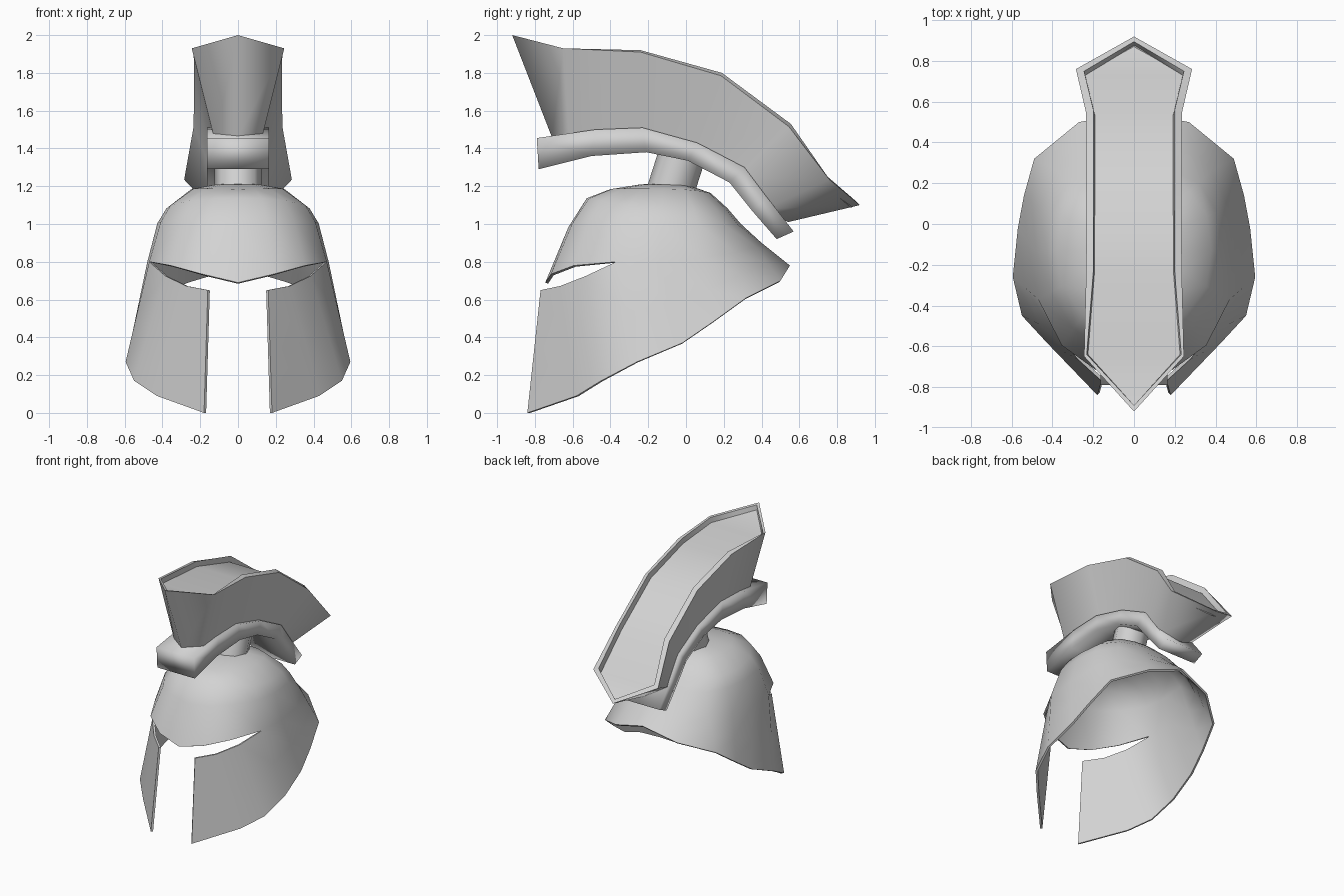
import bpy, bmesh, math
from mathutils import Vector

cube = bpy.data.objects.get("Cube")
if cube:
    bpy.data.objects.remove(cube, do_unlink=True)

# Single pale steel colour
steel = bpy.data.materials.new("pale_steel")
steel.use_nodes = True
steel.diffuse_color = (0.65, 0.65, 0.65, 1)
steel.node_tree.nodes["Principled BSDF"].inputs["Base Color"].default_value = (0.65, 0.65, 0.65, 1)


def finish(name, bm):
    """Turn a bmesh into a linked, selected object."""
    mesh = bpy.data.meshes.new(name)
    bm.to_mesh(mesh)
    bm.free()
    mesh.materials.append(steel)
    obj = bpy.data.objects.new(name, mesh)
    bpy.context.scene.collection.objects.link(obj)
    bpy.ops.object.select_all(action='DESELECT')
    obj.select_set(True)
    bpy.context.view_layer.objects.active = obj
    return obj


def smooth(angle):
    bpy.ops.object.shade_smooth_by_angle(angle=math.radians(angle))


def bridge(bm, a, b):
    """Faces between two columns of vertices, skipping shared ones."""
    for i in range(len(a) - 1):
        face = list(dict.fromkeys((a[i], a[i + 1], b[i + 1], b[i])))
        if len(face) > 2:
            bm.faces.new(face)


# Helmet bowl: one half, from the crown down to the brow and the flared rim
brow = [(0, -.745, .69), (.19, -.715, .735), (.355, -.595, .78), (.47, -.37, .8),
        (.48, -.14, .8), (.465, .08, .82), (.38, .26, .85), (.2, .37, .88), (0, .4, .9)]
rim = [(.595, -.26, .27), (.57, -.02, .37), (.54, .14, .48),
       (.49, .32, .61), (.27, .5, .7), (0, .55, .78)]
cheek_top = [(.16, -.77, .65), (.275, -.665, .672), (.385, -.53, .725)]
cheek_rim = [(.18, -.84, 0), (.43, -.58, .09), (.55, -.45, .17)]
# Radius and height fractions of the dome rings, from crown to brow
front = [(.22, .99), (.47, .94), (.66, .85), (.81, .56)]
side = [(.25, .985), (.51, .93), (.79, .68), (.89, .49)]
back = [(.22, .97), (.46, .84), (.64, .58), (.78, .32)]
crown = Vector((0, -.1, 1.215))

bm = bmesh.new()
top = bm.verts.new(crown)
columns = []
for point in map(Vector, brow):
    flat = Vector((point.x, point.y - crown.y))
    turn = flat.normalized().y
    end = front if turn < 0 else back
    column = [top]
    for (r0, h0), (r1, h1) in zip(side, end):
        r, h = (u + (v - u) * turn * turn for u, v in ((r0, r1), (h0, h1)))
        column.append(bm.verts.new((flat.x * r, crown.y + flat.y * r,
                                    point.z + (crown.z - point.z) * h)))
    column.append(bm.verts.new(point))
    columns.append(column)
for a, b in zip(columns, columns[1:]):
    bridge(bm, a, b)


def skirt(start, end):
    """Column from a brow vertex down to the rim."""
    low = Vector(end)
    return [start, bm.verts.new(start.co.lerp(low, .5)), bm.verts.new(low)]


# Cheek guards below the eye slit, running on into the neck guard
skirts = [skirt(bm.verts.new(t), r) for t, r in zip(cheek_top, cheek_rim)]
skirts += [skirt(c[-1], r) for c, r in zip(columns[3:], rim)]
for a, b in zip(skirts, skirts[1:]):
    bridge(bm, a, b)
helmet = finish("helmet_shell", bm)
mirror = helmet.modifiers.new("mirror", 'MIRROR')
mirror.merge_threshold = .002
plate = helmet.modifiers.new("thickness", 'SOLIDIFY')
plate.thickness = .016
plate.offset = -1
bpy.ops.object.convert(target='MESH')
smooth(45)

# Short leaning post between bowl and crest
bm = bmesh.new()
bmesh.ops.create_cone(bm, cap_ends=True, segments=8, radius1=.125, radius2=.125, depth=.26)
foot, head = Vector((0, -.09, 1.15)), Vector((0, -.01, 1.4))
spin = (head - foot).to_track_quat('Z', 'Y')
for v in bm.verts:
    v.co = spin @ v.co + (foot + head) / 2
finish("crest_post", bm)
smooth(50)

# Curved bar carrying the crest, as upper and lower side profiles
upper = [(-.79, 1.455), (-.48, 1.5), (-.23, 1.51), (.06, 1.43), (.31, 1.30), (.43, 1.14), (.57, .96)]
lower = [(-.78, 1.29), (-.5, 1.36), (-.21, 1.38), (.01, 1.335), (.23, 1.22), (.35, 1.07), (.48, .92)]
half = .165
bm = bmesh.new()
loops = []
for (y0, z0), (y1, z1) in zip(upper, lower):
    ring = [bm.verts.new(p) for p in ((-half, y0, z0), (half, y0, z0), (half, y1, z1), (-half, y1, z1))]
    loops.append(ring)
for a, b in zip(loops, loops[1:]):
    bridge(bm, a + a[:1], b + b[:1])
bm.faces.new(loops[0])
bm.faces.new(loops[-1])
bmesh.ops.recalc_face_normals(bm, faces=bm.faces)
finish("crest_bar", bm)
smooth(100)

# Crest: stations of (y, z, half width) along its upper edge and its base
edge = [(-.92, 2.0, 0), (-.65, 1.93, .245), (-.24, 1.91, .235), (.185, 1.785, .232),
        (.545, 1.515, .235), (.76, 1.235, .285), (.92, 1.10, 0)]
base = [(-.71, 1.46, 0), (-.62, 1.45, .125), (-.22, 1.46, .13), (.05, 1.39, .13),
        (.28, 1.25, .13), (.42, 1.08, .14), (.54, 1.01, 0)]
# Raised border, then the top sunk just inside it
border = [(-.89, 1.992, 0), (-.64, 1.925, .232), (-.24, 1.92, .2), (.19, 1.8, .198),
          (.555, 1.53, .198), (.75, 1.25, .245), (.895, 1.125, 0)]
sunk = [(y - .02 * (y > 0), z - .04, max(w - .006, 0)) for y, z, w in border]
bm = bmesh.new()


def outline(stations):
    """Closed loop round both sides of the crest."""
    right = [(w, y, z) for y, z, w in stations]
    left = [(-w, y, z) for y, z, w in stations[-2:0:-1]]
    return [bm.verts.new(p) for p in right + left]


rings = [outline(s) for s in (base, edge, border, sunk)]
for a, b in zip(rings, rings[1:]):
    bridge(bm, a + a[:1], b + b[:1])
count = len(edge)
for ring in (rings[0], rings[-1]):
    left = [ring[0]] + ring[:count - 2:-1]
    bridge(bm, ring[:count], left)
# Smooth walls and top, with sharp lines only along the rings
for f in bm.faces:
    f.smooth = True
for ring in rings:
    for a, b in zip(ring, ring[1:] + ring[:1]):
        bm.edges.get((a, b)).smooth = False
bmesh.ops.recalc_face_normals(bm, faces=bm.faces)
finish("crest_plume", bm)
